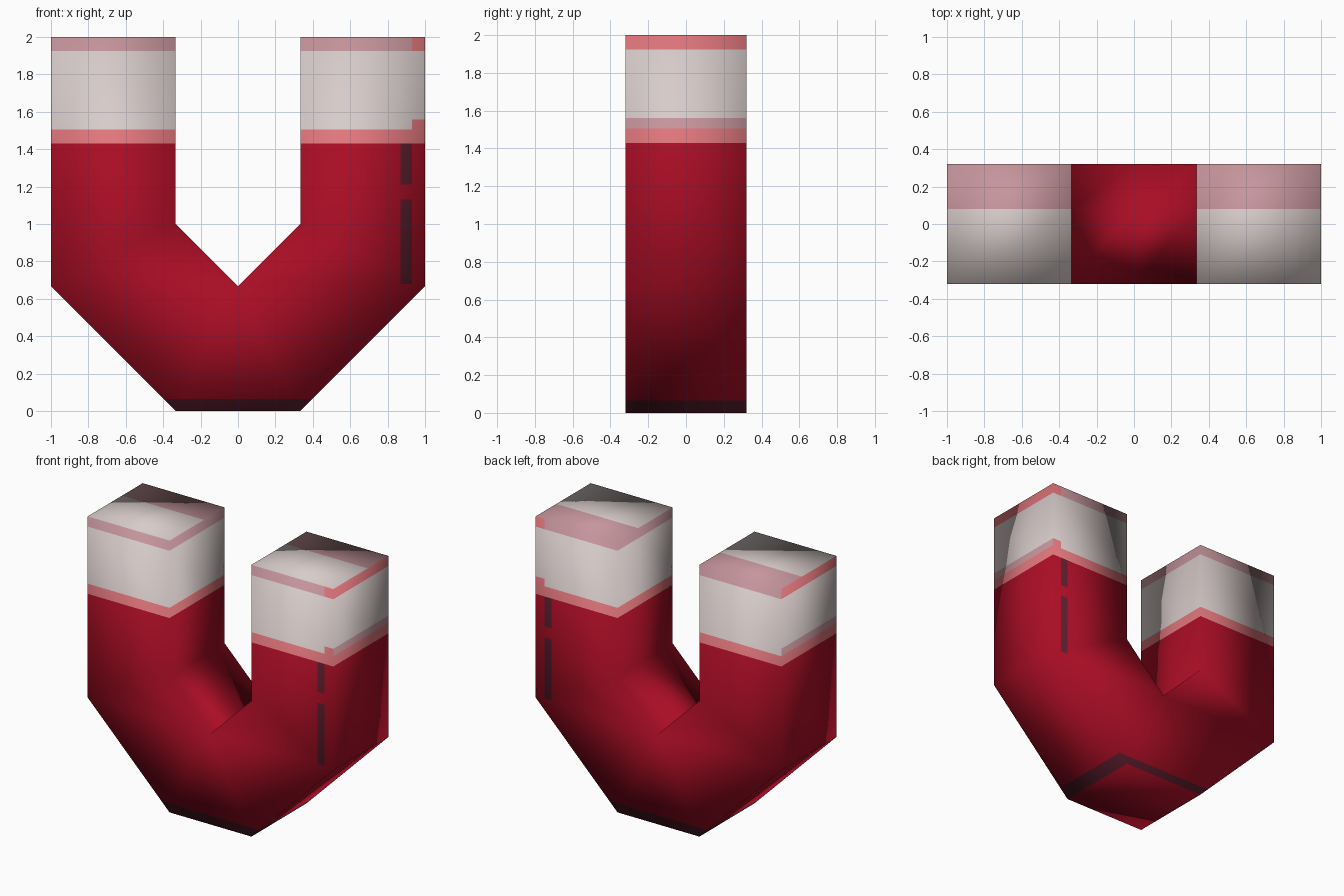
import bpy, bmesh
from mathutils import Vector

if "Cube" in bpy.data.objects:
    bpy.data.objects.remove(bpy.data.objects["Cube"])

T = 1 / 3
HALF = 0.32


def material(name, rgb):
    m = bpy.data.materials.new(name)
    m.diffuse_color = (*rgb, 1)
    m.use_nodes = True
    m.node_tree.nodes["Principled BSDF"].inputs["Base Color"].default_value = m.diffuse_color
    return m


RED, WHITE, PINK, DUSTY, DARK = range(5)
mats = [material("red paint", (0.40, 0.004, 0.018)),
        material("bare metal", (0.68, 0.60, 0.59)),
        material("pink edge", (0.74, 0.18, 0.20)),
        material("dusty pink edge", (0.56, 0.30, 0.33)),
        material("dark wear", (0.10, 0.012, 0.026))]

# Horseshoe outline, split into a few panels so the shading follows the bend
outline = [(-1, 2), (-1, 2 * T), (-T, 0), (T, 0), (1, 2 * T), (1, 2),
           (T, 2), (T, 1), (0, 2 * T), (-T, 1), (-T, 2)]
panels = [(0, 1, 9, 10), (1, 2, 8, 9), (2, 3, 8), (3, 4, 7, 8), (4, 5, 6, 7)]

bm = bmesh.new()
front = [bm.verts.new((x, -HALF, z)) for x, z in outline]
back = [bm.verts.new((x, HALF, z)) for x, z in outline]
for p in panels:
    bm.faces.new([front[i] for i in p])
    bm.faces.new([back[i] for i in reversed(p)])
n = len(outline)
for i in range(n):
    j = (i + 1) % n
    bm.faces.new((front[j], front[i], back[i], back[j]))
bmesh.ops.recalc_face_normals(bm, faces=bm.faces)
bm.normal_update()

# Remember the soft normals of the simple block before the paint cuts
layer = bm.verts.layers.float_vector.new("soft_normal")
for v in bm.verts:
    v[layer] = v.normal.copy()


def cut(axis, value):
    co, no = Vector(), Vector()
    co[axis], no[axis] = value, 1
    bmesh.ops.bisect_plane(bm, geom=bm.verts[:] + bm.edges[:] + bm.faces[:],
                           dist=1e-5, plane_co=co, plane_no=no)


# Paint boundaries
for z in (0.065, 0.68, 1.13, 1.21, 1.43, 1.505, 1.56, 1.925):
    cut(2, z)
for x in (0.87, 0.93):
    cut(0, x)
cut(1, 0.08)


def colour(f):
    x, y, z = f.calc_center_median()
    side = abs(x) > 0.99
    flat = abs(y) > HALF - 0.01
    if z > 1.999:                                   # pole tips
        return DUSTY if y > 0.08 else WHITE
    if z > 1.925:                                   # band round the tips
        return PINK if side or x > 0.93 else DUSTY
    if z > 1.56:
        return WHITE
    if z > 1.505:                                   # extra band on outer sides
        return DUSTY if side else PINK if x > 0.93 else WHITE
    if z > 1.43:
        return PINK
    if 0.001 < z < 0.065:                           # worn strip at the foot
        return DARK
    if flat and 0.87 < x < 0.93 and z > 0.68 and not 1.13 < z < 1.21:
        return DARK                                 # worn streak
    return RED


for f in bm.faces:
    f.smooth = True
    f.material_index = colour(f)

normals = [Vector(v[layer]).normalized() for v in bm.verts]
mesh = bpy.data.meshes.new("horseshoe_magnet")
bm.to_mesh(mesh)
bm.free()
for m in mats:
    mesh.materials.append(m)
mesh.normals_split_custom_set_from_vertices(normals)
obj = bpy.data.objects.new("horseshoe_magnet", mesh)
bpy.context.collection.objects.link(obj)
